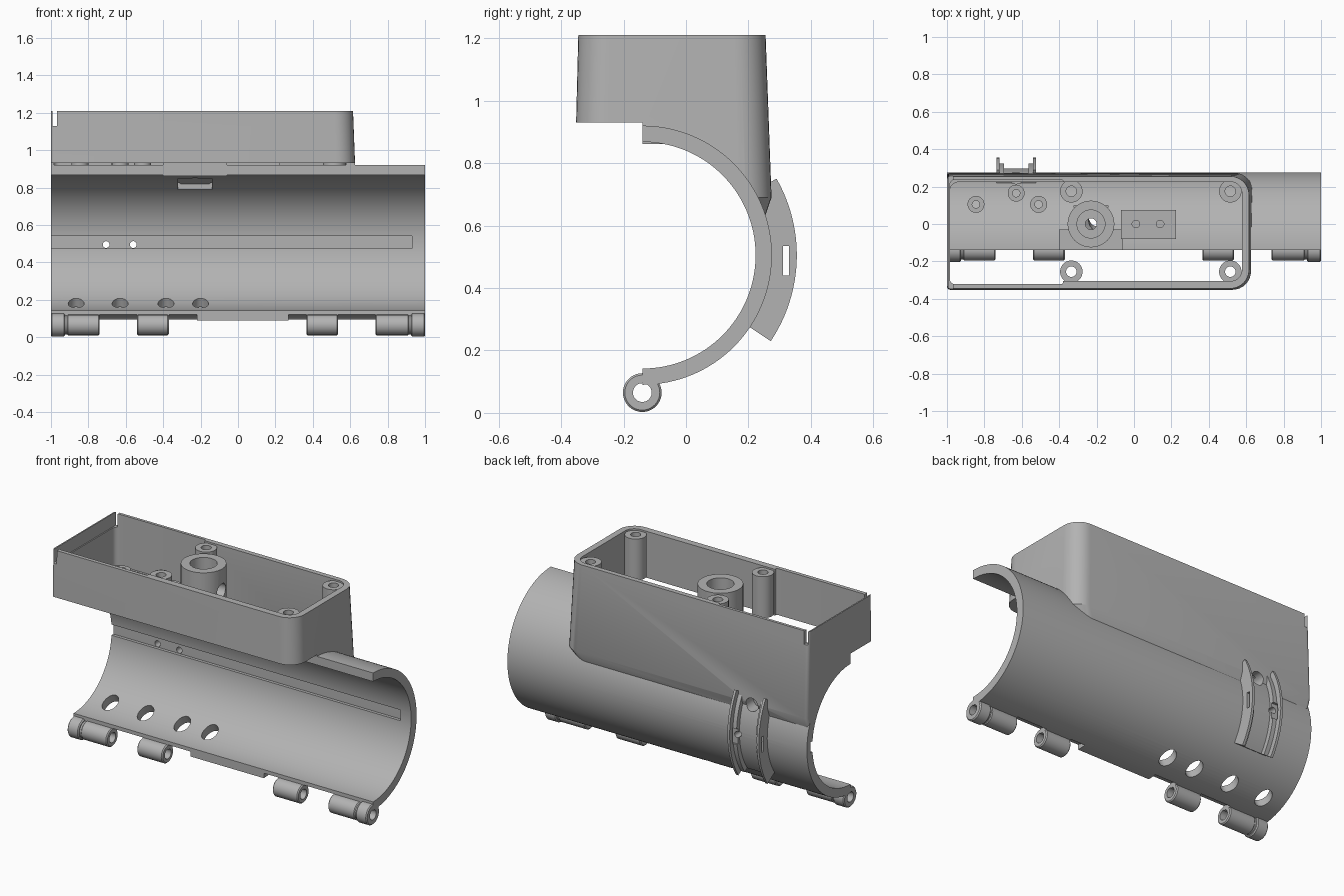
import bpy, bmesh
from math import sin, cos, pi, radians
from mathutils import Vector

cube = bpy.data.objects.get("Cube")
if cube:
    bpy.data.objects.remove(cube)

grey = bpy.data.materials.new("plastic_grey")
grey.use_nodes = True
COLOUR = (0.45, 0.45, 0.45, 1)
grey.diffuse_color = COLOUR
grey.node_tree.nodes["Principled BSDF"].inputs["Base Color"].default_value = COLOUR

AXIS_Y, AXIS_Z = -0.14, 0.505      # centre line of the half pipe
R_IN, R_OUT = 0.363, 0.415
HINGE_Z = 0.065


def loft(name, rings, closed=False):
    """Skin a list of equal point rings, capped unless closed on itself."""
    bm = bmesh.new()
    rows = [[bm.verts.new(p) for p in ring] for ring in rings]
    n = len(rows[0])
    pairs = list(zip(rows, rows[1:])) + ([(rows[-1], rows[0])] if closed else [])
    for a, b in pairs:
        for i in range(n):
            j = (i + 1) % n
            bm.faces.new((a[i], a[j], b[j], b[i]))
    if not closed:
        bm.faces.new(rows[0])
        bm.faces.new(rows[-1])
    bmesh.ops.recalc_face_normals(bm, faces=bm.faces)
    mesh = bpy.data.meshes.new(name)
    bm.to_mesh(mesh)
    bm.free()
    mesh.materials.append(grey)
    ob = bpy.data.objects.new(name, mesh)
    bpy.context.collection.objects.link(ob)
    return ob


def polar(x, r, deg):
    a = radians(deg)
    return (x, AXIS_Y + r * cos(a), AXIS_Z + r * sin(a))


def circle(centre, direction, r, squash=1, n=40):
    q = Vector(direction).to_track_quat('Z', 'X')
    return [Vector(centre) + q @ Vector((r * cos(2 * pi * i / n), squash * r * sin(2 * pi * i / n), 0))
            for i in range(n)]


def rod(name, p0, p1, r, squash=1, n=40):
    d = Vector(p1) - Vector(p0)
    return loft(name, [circle(p0, d, r, squash, n), circle(p1, d, r, squash, n)])


def turned(name, origin, direction, profile):
    """Closed (radius, distance) profile turned about an axis."""
    d = Vector(direction)
    return loft(name, [circle(Vector(origin) + d * t, d, r) for r, t in profile], True)


def block(name, x0, x1, y0, y1, z0, z1):
    return loft(name, [[(x0, y0, z), (x1, y0, z), (x1, y1, z), (x0, y1, z)] for z in (z0, z1)])


def rounded(x0, x1, y0, y1, z, r_left, r_right, n=8):
    pts = []
    for x, y, r, start in ((x1, y1, r_right, 0), (x0, y1, r_left, 90),
                           (x0, y0, r_left, 180), (x1, y0, r_right, 270)):
        cx = x - r if x == x1 else x + r
        cy = y - r if y == y1 else y + r
        for i in range(n + 1):
            a = radians(start + 90 * i / n)
            pts.append((cx + r * cos(a), cy + r * sin(a), z))
    return pts


def cut(target, *cutters):
    bpy.context.view_layer.objects.active = target
    for c in cutters:
        c.hide_render = True
        mod = target.modifiers.new("cut", 'BOOLEAN')
        mod.operation, mod.solver, mod.object = 'DIFFERENCE', 'EXACT', c
        bpy.ops.object.modifier_apply(modifier=mod.name)
        bpy.data.objects.remove(c)


def pipe_core(r=0.395):
    return rod("core_cutter", (-1.2, AXIS_Y, AXIS_Z), (1.2, AXIS_Y, AXIS_Z), r, n=128)


parts = []

# Half pipe shell
STEPS = 64
arc = [-90 + 180 * i / STEPS for i in range(STEPS + 1)]
shell = loft("half_pipe_shell", [
    [polar(x, R_OUT, a) for a in arc] + [polar(x, R_IN, a) for a in reversed(arc)]
    for x in (-1, 1)])
# Long groove inside, latch pocket and centre hole
cut(shell, block("groove", -1.1, 0.93, 0.1, 0.24, 0.475, 0.54),
    block("latch_pocket", -0.32, -0.14, -0.02, 0.1, 0.79, 0.86),
    rod("centre_hole", (-0.23, 0, 0.7), (-0.23, 0, 1), 0.03))
# Drain holes along the bottom
for x in (-0.865, -0.63, -0.385, -0.2):
    cut(shell, rod("drain", polar(x, 0.3, -64), polar(x, 0.5, -64), 0.057, 0.75))
# Clearance for the mating hinge knuckles
for x0, x1 in ((-0.74, -0.54), (-0.37, -0.22), (0.27, 0.365), (0.535, 0.735)):
    cut(shell, rod("clearance", (x0, AXIS_Y, 0.05), (x1, AXIS_Y, 0.05), 0.07))
for x in (-0.705, -0.56):
    cut(shell, rod("pin_hole", (x, 0.1, 0.495), (x, 0.5, 0.495), 0.018))
parts.append(shell)

# Hinge knuckles
for x0, x1, r in ((-1, -0.925, 0.062), (-0.915, -0.74, 0.055), (-0.54, -0.37, 0.055),
                  (0.365, 0.535, 0.055), (0.735, 0.915, 0.055), (0.925, 1, 0.062)):
    w, e = x1 - x0, 0.006
    parts.append(turned("hinge_knuckle", (x0, AXIS_Y, HINGE_Z), (1, 0, 0),
                        [(0.03, 0), (r - e, 0), (r, e), (r, w - e), (r - e, w), (0.03, w)]))
for s in (-1, 1):
    parts.append(rod("hinge_sleeve", (s * 0.91, AXIS_Y, HINGE_Z), (s * 0.93, AXIS_Y, HINGE_Z), 0.05))
    cut(parts[-1], rod("bore", (s * 0.8, AXIS_Y, HINGE_Z), (s * 1.1, AXIS_Y, HINGE_Z), 0.03))

# Open drafted housing sitting on the shell
housing = loft("housing_walls", [
    rounded(-1, 0.58, -0.36, 0.25, 0.62, 0.02, 0.09),
    rounded(-1, 0.635, -0.358, 0.274, 0.69, 0.02, 0.1),
    rounded(-1, 0.615, -0.345, 0.255, 1.21, 0.02, 0.1)])
cut(housing,
    loft("inside", [rounded(-0.985, 0.577, -0.305, 0.225, z, 0.05, 0.06) for z in (0.5, 1.3)]),
    loft("thin_wall", [rounded(-0.985, -0.38, -0.322, 0.238, z, 0.03, 0.01) for z in (0.9, 1.3)]),
    pipe_core(),
    block("front_gap", -1.2, 1.2, -0.6, AXIS_Y, 0.4, 0.93),
    block("corner_slit", -0.992, -0.968, -0.6, 0.6, 1.13, 1.4))
parts.append(housing)


# Screw bosses
def boss(name, x, y, r, hole, bottom, top):
    ob = turned(name, (x, y, 0), (0, 0, 1),
                [(hole, bottom), (r, bottom), (r, top), (hole, top)])
    if bottom < 0.9:
        cut(ob, pipe_core())
    parts.append(ob)


for x in (-0.335, 0.515):
    boss("back_screw_boss", x, 0.175, 0.06, 0.028, 0.6, 1.2)
    boss("front_screw_boss", x, -0.255, 0.06, 0.028, 0.95, 1.2)
for x in (-0.845, -0.51):
    boss("small_boss", x, 0.105, 0.045, 0.02, 0.6, 0.96)
boss("clip_boss", -0.63, 0.165, 0.045, 0.02, 0.6, 0.97)

# Large centre boss with stepped bore and side port
centre = turned("centre_boss", (-0.23, 0, 0), (0, 0, 1),
                [(0.03, 0.6), (0.125, 0.6), (0.125, 1.2), (0.075, 1.2), (0.075, 1.0), (0.03, 1.0)])
cut(centre, pipe_core(), rod("side_port", (-0.23, 0, 1.07), (0.1, 0, 1.07), 0.04))
parts.append(centre)

# Mounting pad with two holes, and latch block on the shell edge
pad = block("mounting_pad", -0.07, 0.225, -0.08, 0.075, 0.7, 0.95)
cut(pad, pipe_core(), *[rod("pad_hole", (x, 0, 0.91), (x, 0, 1.1), 0.02) for x in (0.01, 0.14)])
parts.append(pad)
parts.append(block("latch_block", -0.4, -0.06, AXIS_Y, -0.03, 0.862, 0.93))

# Curved clip channel on the back
half = [(-0.105, 0.405), (-0.105, 0.495), (-0.09, 0.495), (-0.09, 0.465), (-0.065, 0.465), (-0.065, 0.437)]
section = half + [(-x, r) for x, r in reversed(half)]
clip = loft("clip_channel", [[polar(-0.63 + x, r, -33.8 + 63.5 * i / 24) for x, r in section]
                             for i in range(25)])
cut(clip, block("strap_slot", -0.8, -0.4, 0.31, 0.33, 0.44, 0.535),
    *[rod("pin_hole", (x, 0.1, 0.495), (x, 0.5, 0.495), 0.018) for x in (-0.705, -0.56)])
for target in (clip, shell, housing):
    cut(target, rod("clip_funnel", (-0.63, 0.2, 0.68), (-0.63, 0.5, 0.68), 0.04))
parts.append(clip)

# Smooth curved faces, keep edges sharp
bpy.ops.object.select_all(action='DESELECT')
for ob in parts:
    ob.select_set(True)
bpy.context.view_layer.objects.active = shell
bpy.ops.object.shade_smooth_by_angle(angle=radians(30))
